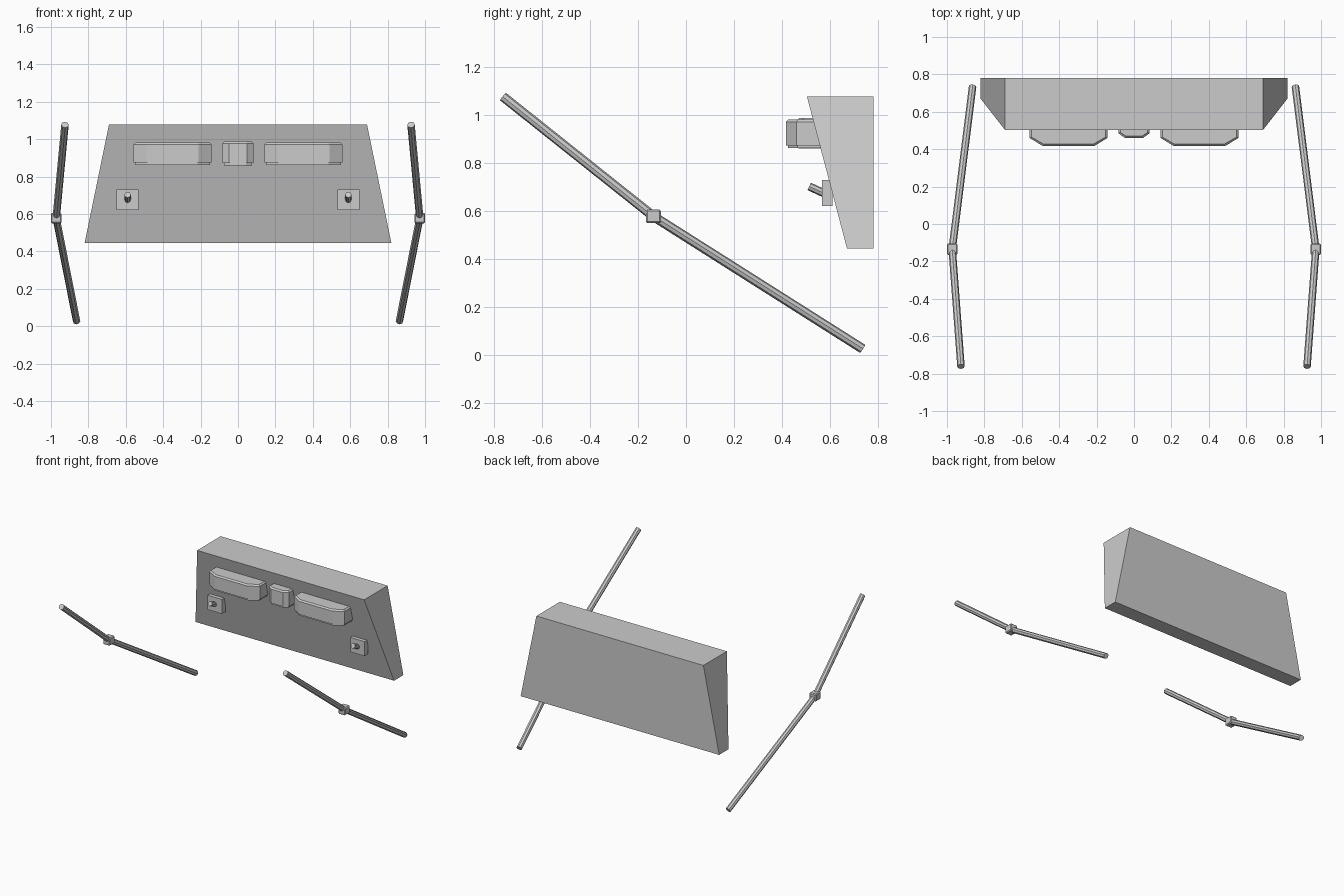
import bpy, bmesh
from mathutils import Vector

if "Cube" in bpy.data.objects:
    bpy.data.objects.remove(bpy.data.objects["Cube"])

grey = bpy.data.materials.new("light_grey")
grey.diffuse_color = (0.6, 0.6, 0.6, 1)
grey.use_nodes = True
grey.node_tree.nodes["Principled BSDF"].inputs["Base Color"].default_value = grey.diffuse_color


def finish(name, bm):
    bmesh.ops.recalc_face_normals(bm, faces=bm.faces)
    me = bpy.data.meshes.new(name)
    bm.to_mesh(me)
    bm.free()
    me.materials.append(grey)
    ob = bpy.data.objects.new(name, me)
    bpy.context.collection.objects.link(ob)
    return ob


def loft(name, rings):
    """Join closed rings of points and cap both ends."""
    bm = bmesh.new()
    loops = [[bm.verts.new(p) for p in r] for r in rings]
    n = len(loops[0])
    for a, b in zip(loops, loops[1:]):
        for i in range(n):
            j = (i + 1) % n
            bm.faces.new((a[i], a[j], b[j], b[i]))
    bm.faces.new(loops[0])
    bm.faces.new(loops[-1])
    return finish(name, bm)


def box(name, centre, size, bevel=0):
    bm = bmesh.new()
    bmesh.ops.create_cube(bm, size=1)
    for v in bm.verts:
        v.co = Vector(centre) + Vector(a * b for a, b in zip(v.co, size))
    if bevel:
        bmesh.ops.bevel(bm, geom=bm.edges[:], offset=bevel, segments=1, affect='EDGES')
    return finish(name, bm)


def rod(name, a, b, r, sides=8):
    a, b = Vector(a), Vector(b)
    bm = bmesh.new()
    bmesh.ops.create_cone(bm, cap_ends=True, segments=sides, radius1=r, radius2=r,
                          depth=(b - a).length)
    q = (b - a).to_track_quat('Z', 'Y')
    for v in bm.verts:
        v.co = q @ v.co + (a + b) / 2
    return finish(name, bm)


def vent(name, cx, half, chamfer, front, shoulder, z0, z1):
    """Box with chamfered front corners, bevelled top and a thin lower lip."""
    def ring(d, z):
        h, f = half - d, half - chamfer - d * 0.5
        return [(cx - h, 0.57, z), (cx - h, shoulder + d * 0.5, z), (cx - f, front + d, z),
                (cx + f, front + d, z), (cx + h, shoulder + d * 0.5, z), (cx + h, 0.57, z)]
    loft(name, [ring(0.008, z0 - 0.012), ring(0.008, z0), ring(0, z0),
                ring(0, z1 - 0.01), ring(0.01, z1)])


# Wedge-shaped main panel
loft("main_panel", [
    [(-0.82, 0.67, 0.445), (0.82, 0.67, 0.445), (0.82, 0.78, 0.445), (-0.82, 0.78, 0.445)],
    [(-0.69, 0.503, 1.078), (0.69, 0.503, 1.078), (0.69, 0.78, 1.078), (-0.69, 0.78, 1.078)]])

# Central housing
vent("centre_housing", 0, 0.083, 0.035, 0.46, 0.485, 0.872, 0.987)

for side, s in (("left", -1), ("right", 1)):
    # Wide housings
    vent(side + "_housing", s * 0.35, 0.208, 0.07, 0.417, 0.46, 0.874, 0.982)
    # Switch plate and lever
    box(side + "_switch_plate", (s * 0.59, 0.588, 0.676), (0.118, 0.042, 0.108))
    rod(side + "_lever", (s * 0.59, 0.513, 0.703), (s * 0.59, 0.58, 0.672), 0.017)
    # Bent rail with joint
    joint = (s * 0.972, -0.135, 0.578)
    rod(side + "_upper_rail", (s * 0.925, -0.762, 1.077), joint, 0.02)
    rod(side + "_lower_rail", joint, (s * 0.863, 0.735, 0.027), 0.02)
    box(side + "_rail_joint", joint, (0.056, 0.062, 0.056), 0.006)
